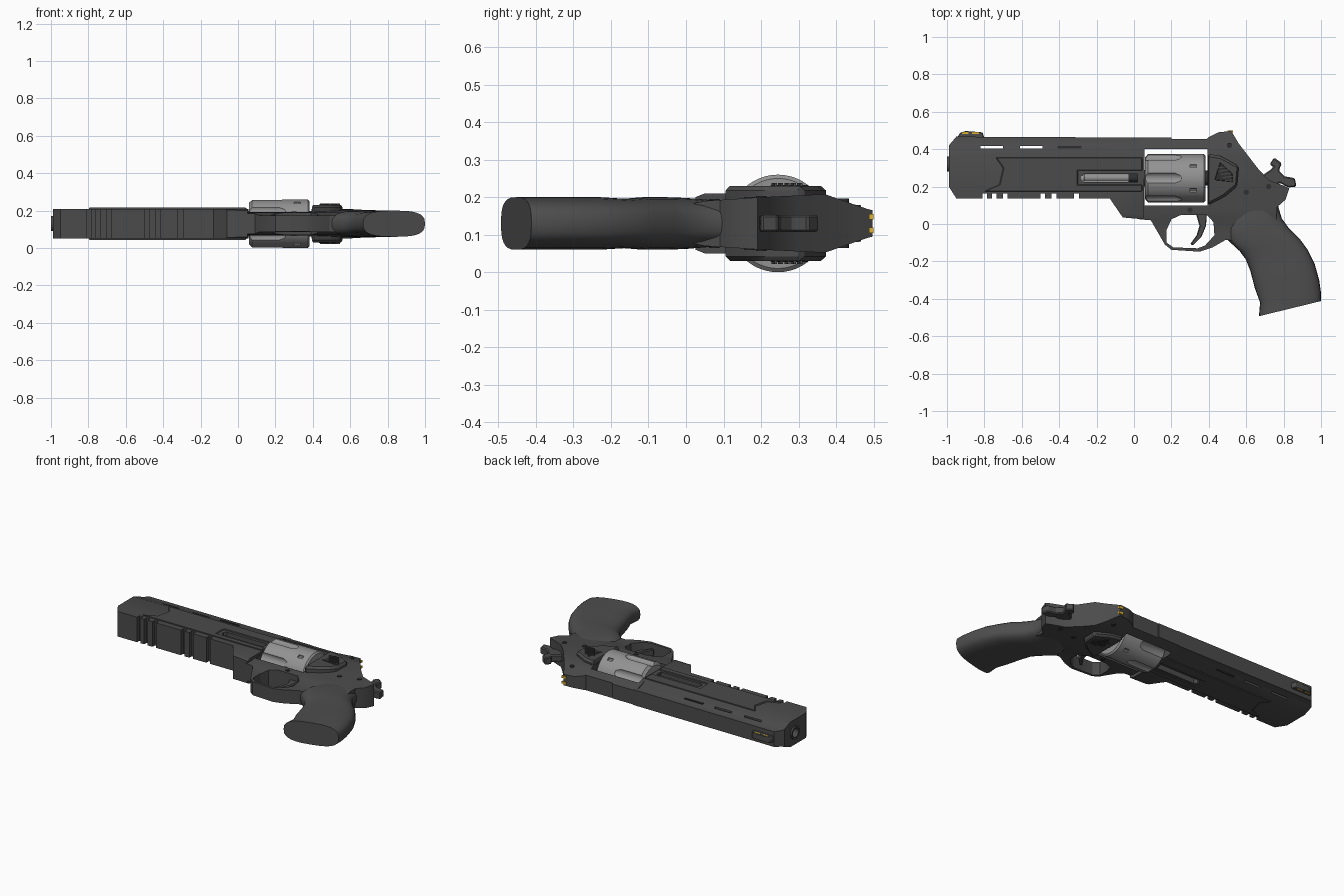
import bpy, bmesh, math
from mathutils import Vector

if "Cube" in bpy.data.objects:
    bpy.data.objects.remove(bpy.data.objects["Cube"])

MID = 0.13  # height of the symmetry plane; the model lies on its side
PARTS = []


def material(name, rgb, rough=0.5):
    m = bpy.data.materials.new(name)
    m.use_nodes = True
    m.diffuse_color = (*rgb, 1)
    b = m.node_tree.nodes["Principled BSDF"]
    b.inputs["Base Color"].default_value = (*rgb, 1)
    b.inputs["Roughness"].default_value = rough
    return m


STEEL = material("dark steel", (0.07, 0.07, 0.07))
GRIP = material("grip rubber", (0.075, 0.075, 0.075))
SILVER = material("bare steel", (0.29, 0.29, 0.29))
BLACK = material("black steel", (0.03, 0.03, 0.03))
YELLOW = material("sight yellow", (0.75, 0.45, 0.03))


def finish(name, bm, mat):
    bmesh.ops.recalc_face_normals(bm, faces=bm.faces)
    me = bpy.data.meshes.new(name)
    bm.to_mesh(me)
    bm.free()
    me.materials.append(mat)
    ob = bpy.data.objects.new(name, me)
    bpy.context.collection.objects.link(ob)
    PARTS.append(ob)
    return ob


def apply(ob):
    dg = bpy.context.evaluated_depsgraph_get()
    me = bpy.data.meshes.new_from_object(ob.evaluated_get(dg))
    ob.modifiers.clear()
    ob.data = me


def chamfer(ob, width):
    b = ob.modifiers.new("chamfer", "BEVEL")
    b.width, b.segments, b.limit_method = width, 1, "ANGLE"
    b.angle_limit = math.radians(35)
    apply(ob)


def boolean(ob, tool, op="DIFFERENCE"):
    m = ob.modifiers.new("cut", "BOOLEAN")
    m.operation, m.solver, m.object = op, "EXACT", tool
    apply(ob)
    PARTS.remove(tool)
    bpy.data.objects.remove(tool)


def plate(name, loops, half, mat, z=MID, bevel=0):
    """Side outline (first loop) with holes, extruded across the thickness."""
    bm = bmesh.new()
    edges = []
    for loop in loops:
        vs = [bm.verts.new((x, y, z - half)) for x, y in loop]
        edges += [bm.edges.new((vs[i - 1], vs[i])) for i in range(len(vs))]
    bmesh.ops.triangle_fill(bm, edges=edges, use_beauty=True)
    ext = bmesh.ops.extrude_face_region(bm, geom=bm.faces[:])
    top = [g for g in ext["geom"] if isinstance(g, bmesh.types.BMVert)]
    bmesh.ops.translate(bm, verts=top, vec=(0, 0, 2 * half))
    ob = finish(name, bm, mat)
    if bevel:
        chamfer(ob, bevel)
    return ob


def loft(name, rings, mat):
    bm = bmesh.new()
    rows = [[bm.verts.new(p) for p in ring] for ring in rings]
    n = len(rows[0])
    for a, b in zip(rows, rows[1:]):
        for i in range(n):
            bm.faces.new((a[i - 1], a[i], b[i], b[i - 1]))
    bm.faces.new(rows[0])
    bm.faces.new(rows[-1])
    return finish(name, bm, mat)


def lathe(name, profile, y, mat, z=MID, n=32):
    """Turned part along x from (x, radius) points."""
    return loft(name, [[(x, y + r * math.cos(2 * math.pi * i / n),
                         z + r * math.sin(2 * math.pi * i / n)) for i in range(n)]
                       for x, r in profile], mat)


def section(widths, x0, x1):
    """Prism along x from (y, half width) points."""
    pts = [(y, MID + w) for y, w in widths] + [(y, MID - w) for y, w in reversed(widths)]
    return loft("section", [[(x, y, z) for y, z in pts] for x in (x0, x1)], STEEL)


def box(x0, x1, y0, y1):
    return [(x0, y0), (x1, y0), (x1, y1), (x0, y1)]


def disc(name, x, y, r, half, mat):
    pts = [(x + r * math.cos(i * math.pi / 8), y + r * math.sin(i * math.pi / 8)) for i in range(16)]
    return plate(name, [pts], half, mat)


# Barrel with rail notches, vent slots and rod slot
lower = [(-.99, .2), (-.95, .137)]
for x in (-.81, -.76, -.7, -.5, -.44, -.32):
    lower += [(x, .137), (x, .162), (x + .025, .162), (x + .025, .137)]
lower += [(-.13, .137), (-.06, .035), (.05, .025), (.05, .462), (-.95, .467), (-.99, .42)]
rod_slot = [(-.265, .225), (.02, .225), (.02, .268), (-.265, .268), (-.28, .255), (-.28, .238)]
barrel = plate("barrel", [lower, box(-.82, -.7, .404, .416), box(-.61, -.49, .404, .416), rod_slot],
               .12, STEEL)
boolean(barrel, section([(0, .06), (.05, .08), (.36, .08), (.43, .052), (.5, .045)], -1.1, .2),
        "INTERSECT")
boolean(barrel, lathe("bore", [(-1.1, .03), (-.85, .03)], .32, BLACK))
lathe("muzzle_ring", [(-.93, .04), (-1, .04), (-1, .028), (-.9, .028)], .32, STEEL)
lathe("bore_floor", [(-.9, .031), (-.88, .031)], .32, BLACK)
panel = [(-.8, .175), (.045, .175), (.045, .21), (-.3, .21), (-.3, .285), (.045, .285),
         (.045, .355), (-.74, .355), (-.7, .3), (-.72, .21)]
plate("barrel_side_panels", [panel], .086, STEEL, bevel=.004)
plate("upper_vent", [box(-.41, -.28, .405, .415)], .066, BLACK)
lathe("ejector_rod", [(-.275, .012), (-.265, .021), (.06, .021)], .247, SILVER)
lathe("rod_collar", [(-.03, .024), (.07, .024)], .247, BLACK)

# Frame with cylinder window and trigger guard opening
outline = [(.03, .462), (.2, .462), (.2, .455), (.39, .455), (.40, .465), (.45, .49), (.52, .497),
           (.56, .43), (.66, .3), (.72, .235), (.8, .205), (.83, .19), (.81, .13), (.765, .09),
           (.76, 0), (.55, -.09), (.49, -.085), (.42, -.125), (.35, -.148), (.2, -.138),
           (.165, -.11), (.09, .02), (.03, .025)]
window = box(.055, .392, .1, .4)
guard = [(.175, -.03), (.2, .025), (.25, .048), (.39, .048), (.425, .01), (.43, -.06),
         (.38, -.115), (.34, -.13), (.21, -.125), (.175, -.1)]
frame = plate("frame", [outline, window, guard], .12, STEEL)
boolean(frame, section([(-.3, .04), (-.02, .045), (.05, .06), (.2, .07), (.37, .078),
                        (.45, .05), (.485, .038), (.52, .03)], -.1, 1), "INTERSECT")
plate("recoil_shield", [[(.395, .375), (.46, .365), (.56, .31), (.55, .2), (.49, .15), (.395, .1)]],
      .1, STEEL, bevel=.012)

# Cylinder with six flutes and locking notches
cylinder = lathe("cylinder", [(.06, .112), (.075, .13), (.373, .13), (.382, .12)], .245, SILVER, n=48)
for k in range(6):
    a = math.radians(30 + 60 * k)
    y, z = .245 + .147 * math.cos(a), MID + .147 * math.sin(a)
    boolean(cylinder, lathe("flute", [(.02, .034), (.22, .034), (.25, .022), (.262, .005)],
                            y, SILVER, z, 16))
    a += math.radians(30)
    y, z = .245 + .13 * math.cos(a), MID + .13 * math.sin(a)
    boolean(cylinder, lathe("notch", [(.3, .011), (.335, .011)], y, SILVER, z, 8))
lathe("ratchet", [(.37, .04), (.4, .04)], .245, BLACK, n=12)
lathe("crane_hub", [(.04, .045), (.07, .045)], .245, STEEL)

# Ribbed latches and frame pins on both sides
plate("latches", [[(.43, .235), (.53, .225), (.525, .27), (.46, .33)]], .103, BLACK, bevel=.003)
for k in range(5):
    x, y = .453 + .012 * k, .31 - .017 * k
    plate("latch_rib", [[(x - .015, y - .014), (x + .045, y - .006), (x + .045, y), (x - .015, y - .008)]],
          .108, STEEL)
for x, y, half in ((.51, .42, .066), (.72, .2, .073), (.6, .17, .071), (.3, .075, .065)):
    disc("frame_pin", x, y, .014, half, BLACK)

# Trigger and hammer
plate("trigger", [[(.33, .06), (.39, .06), (.385, -.01), (.36, -.07), (.315, -.115), (.3, -.108),
                   (.335, -.06), (.35, -.01)]], .022, STEEL, bevel=.005)
plate("hammer", [[(.66, .22), (.7, .27), (.73, .29), (.745, .305), (.725, .32), (.75, .355),
                  (.79, .325), (.775, .285), (.805, .255), (.86, .245), (.868, .2), (.825, .195),
                  (.78, .22), (.74, .2)]], .023, STEEL, bevel=.006)

# Sculpted grip: rings from front edge to back edge
stations = [((.56, .16), (.775, .16), .05), ((.53, .05), (.772, .09), .062),
            ((.5, -.03), (.79, .03), .068), ((.5, -.085), (.83, -.025), .07),
            ((.565, -.145), (.89, -.085), .07), ((.598, -.19), (.93, -.14), .066),
            ((.622, -.25), (.965, -.21), .07), ((.645, -.34), (.99, -.3), .07),
            ((.674, -.42), (1, -.37), .07), ((.668, -.493), (1, -.412), .07)]
rings = []
for front, back, w in stations:
    f, b = Vector(front), Vector(back)
    ring = []
    for i in range(28):
        c, s = math.cos(2 * math.pi * i / 28), math.sin(2 * math.pi * i / 28)
        c, s = (math.copysign(abs(v) ** .7, v) for v in (c, s))
        p = (f + b) / 2 + (b - f) / 2 * c
        ring.append((p.x, p.y, MID + w * s))
    rings.append(ring)
loft("grip", rings, GRIP)

# Sights with coloured dots
plate("front_sight", [[(-.945, .46), (-.93, .488), (-.9, .497), (-.81, .49), (-.8, .46)]], .02,
      STEEL, bevel=.003)
for x in (-.92, -.865):
    plate("front_sight_dot", [box(x, x + .035, .482, .491)], .0215, YELLOW)
for z in (-.018, .018):
    plate("rear_sight_dot", [box(.5, .53, .488, .5)], .007, YELLOW, MID + z)

# Smooth shading with sharp edges kept
for ob in bpy.context.view_layer.objects:
    ob.select_set(ob in PARTS)
bpy.context.view_layer.objects.active = PARTS[0]
bpy.ops.object.shade_smooth_by_angle(angle=math.radians(30))
